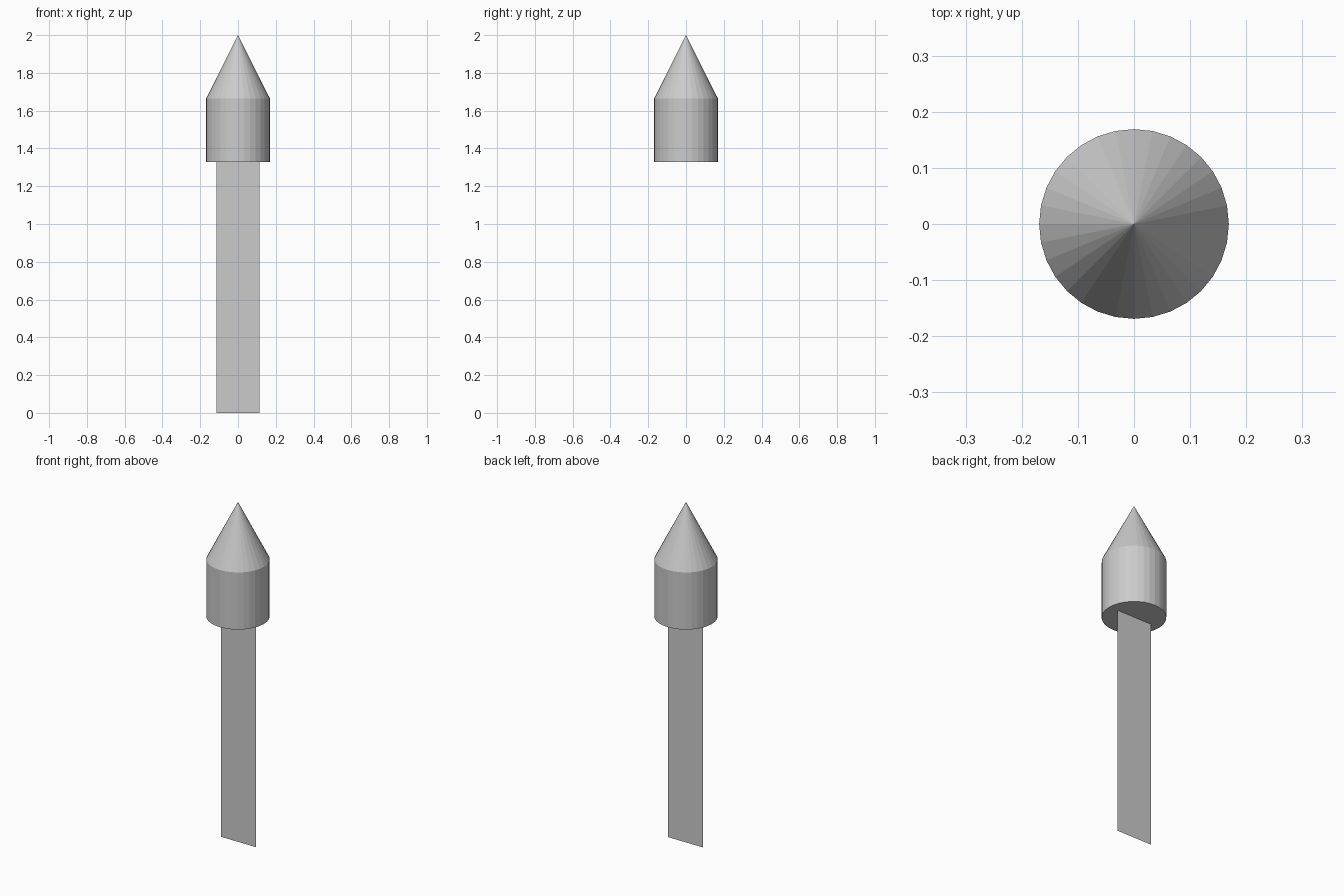
import bpy

if "Cube" in bpy.data.objects:
    bpy.data.objects.remove(bpy.data.objects["Cube"])

R = 0.169        # body radius
H = 0.336        # height of both body and nose
SIDES = 32
NOSE_BASE = 2.0 - H
BODY_BASE = NOSE_BASE - H

# cylindrical body
bpy.ops.mesh.primitive_cylinder_add(vertices=SIDES, radius=R, depth=H,
                                    location=(0, 0, BODY_BASE + H / 2))
bpy.context.object.name = "body"

# pointed nose
bpy.ops.mesh.primitive_cone_add(vertices=SIDES, radius1=R, radius2=0, depth=H,
                                location=(0, 0, NOSE_BASE + H / 2))
bpy.context.object.name = "nose_cone"

# flat stick: a single upright sheet
w = 0.114
mesh = bpy.data.meshes.new("stick")
mesh.from_pydata([(-w, 0, 0), (w, 0, 0), (w, 0, BODY_BASE), (-w, 0, BODY_BASE)],
                 [], [(0, 1, 2, 3)])
stick = bpy.data.objects.new("stick", mesh)
stick.location.y = 0.003
bpy.context.collection.objects.link(stick)
